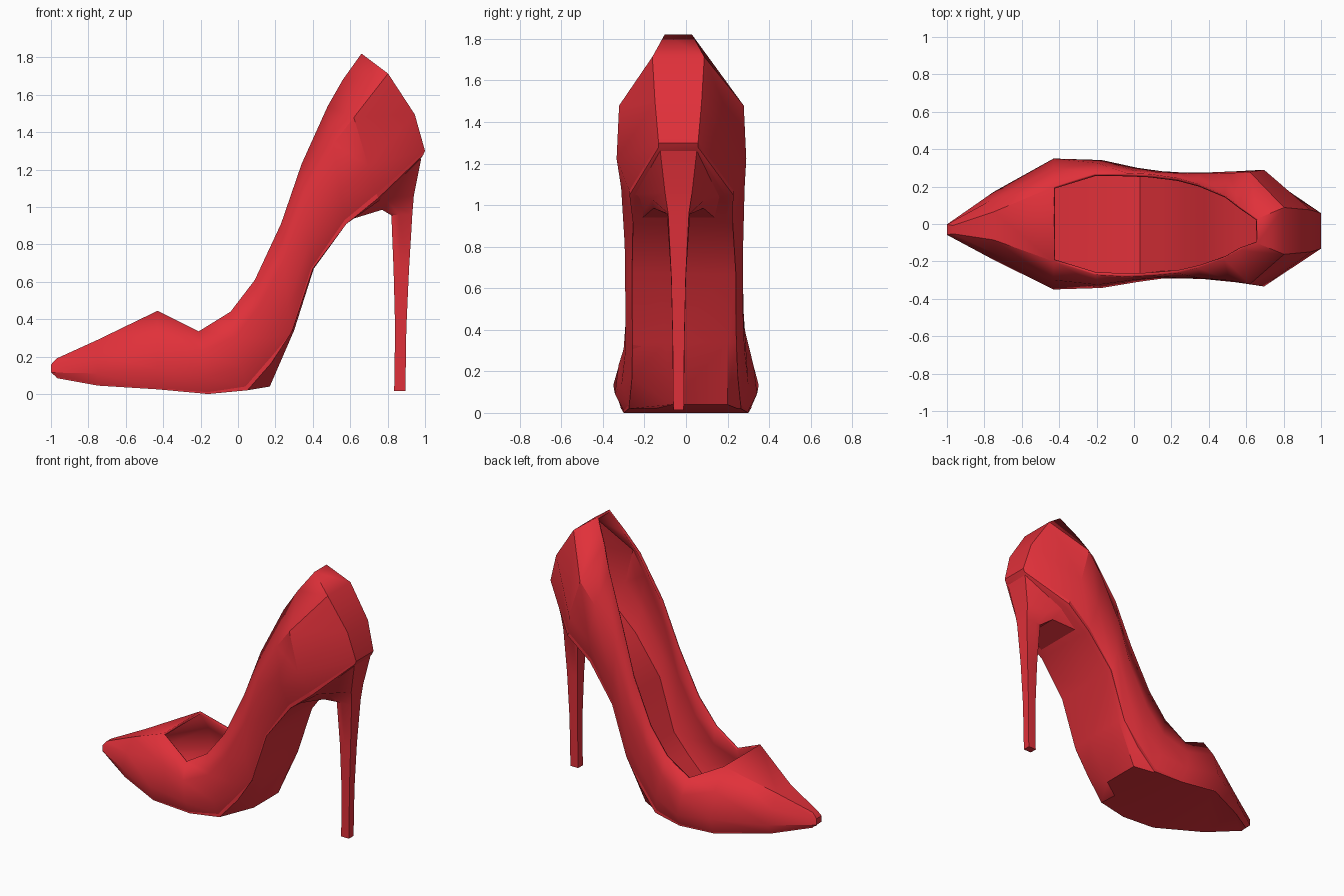
import bpy, bmesh, math

if "Cube" in bpy.data.objects:
    bpy.data.objects.remove(bpy.data.objects["Cube"])

red = bpy.data.materials.new("glossy red")
red.diffuse_color = (0.75, 0.03, 0.042, 1)
red.use_nodes = True
red.node_tree.nodes["Principled BSDF"].inputs["Base Color"].default_value = red.diffuse_color


def loft(name, rings, closed=True, caps=True, angle=35):
    """Skin a row of equal-sized rings; returns the object and its bmesh faces are outward."""
    bm = bmesh.new()
    rows = [[bm.verts.new(p) for p in r] for r in rings]
    n = len(rows[0])
    for a, b in zip(rows, rows[1:]):
        for i in range(n if closed else n - 1):
            j = (i + 1) % n
            bm.faces.new((a[i], a[j], b[j], b[i]))
    if caps:
        bm.faces.new(rows[0])
        bm.faces.new(rows[-1])
    return finish(name, bm, angle)


def finish(name, bm, angle):
    bmesh.ops.recalc_face_normals(bm, faces=bm.faces)
    bm.normal_update()
    low = min(bm.faces, key=lambda f: f.calc_center_median().z)
    if low.normal.z > 0:
        bmesh.ops.reverse_faces(bm, faces=bm.faces)
    me = bpy.data.meshes.new(name)
    bm.to_mesh(me)
    bm.free()
    ob = bpy.data.objects.new(name, me)
    bpy.context.collection.objects.link(ob)
    me.materials.append(red)
    bpy.ops.object.select_all(action='DESELECT')
    ob.select_set(True)
    bpy.context.view_layer.objects.active = ob
    bpy.ops.object.shade_smooth_by_angle(angle=math.radians(angle))
    return ob


# Stations from toe to heel back:
# rim x, z, half width | two side half widths | bottom x, z, half width | centre y | bulge x, z
stations = [
    (-.97, .19, .022, .028, .028, -.97, .09, .022, -.03, -.03, 0),
    (-.75, .29, .075, .145, .182, -.75, .05, .16, -.01, 0, 0),
    (-.43, .445, .20, .30, .35, -.43, .03, .315, 0, 0, 0),
    (-.21, .335, .272, .325, .342, -.16, .01, .30, 0, 0, 0),
    (-.04, .44, .278, .295, .305, .04, .04, .27, -.005, 0, 0),
    (.09, .61, .272, .283, .287, .17, .19, .255, -.005, 0, 0),
    (.23, .91, .255, .280, .283, .28, .32, .25, -.008, 0, 0),
    (.34, 1.23, .225, .280, .285, .39, .67, .25, -.01, 0, 0),
    (.48, 1.54, .17, .287, .297, .57, .93, .24, -.015, 0, 0),
    (.56, 1.68, .12, .300, .312, .74, 1.07, .25, -.022, 0, 0),
    (.66, 1.82, .066, .125, .112, 1.0, 1.30, .095, -.037, .03, .065),
]

# Upper: U-shaped sections, closed over the toe and along the footbed
bm = bmesh.new()
rows = []
for rx, rz, rw, w1, w2, bx, bz, bw, cy, ux, uz in stations:
    half = []
    for t, w, k in ((0, rw, 0), (.33, w1, 1), (.75, w2, 1), (1, bw, 0)):
        half.append((rx + (bx - rx) * t + ux * k, w, rz + (bz - rz) * t + uz * k))
    ring = [(x, cy - w, z) for x, w, z in half] + [(x, cy + w, z) for x, w, z in half[::-1]]
    rows.append([bm.verts.new(p) for p in ring])
for s, (a, b) in enumerate(zip(rows, rows[1:])):
    for i in range(8 if s < 2 else 7):
        j = (i + 1) % 8
        bm.faces.new((a[i], a[j], b[j], b[i]))
for r in (rows[0], rows[-1]):      # toe tip and back panel
    for i in range(3):
        bm.faces.new((r[i], r[i + 1], r[6 - i], r[7 - i]))
upper = finish("upper", bm, 35)
mod = upper.modifiers.new("wall", 'SOLIDIFY')
mod.thickness = .018
mod.offset = -1

# Sole: underside edge per station (x, z, left y, right y), with a narrow welt lip
under = [
    (-.95, .085, -.05, -.01), (-.75, .045, -.165, .145), (-.43, .025, -.30, .28),
    (-.16, 0, -.26, .29), (.04, .02, -.15, .25), (.17, .04, -.07, .20),
    (.30, .34, -.10, .20), (.405, .67, -.13, .20), (.58, .91, -.20, .19),
    (.75, 1.03, -.24, .20), (.975, 1.255, -.125, .052),
]
rings = []
for st, (sx, sz, yl, yr) in zip(stations, under):
    bx, bz, bw, cy = st[5:9]
    lx, lz = bx + (.01 if bx > 0 and bx < .9 else 0), max(bz - .022, sz)
    if bx > .9:
        lx = bx - .01
    rings.append([(bx, cy - bw, bz), (lx, cy - bw, lz), (sx, yl, sz),
                  (sx, yr, sz), (lx, cy + bw, lz), (bx, cy + bw, bz)])
loft("sole", rings, angle=25)

# Stiletto heel: flared cup running into a slim stem (x, half width, z: front, middle, back)
heel = [
    ((.575, .19, .925), (.75, .22, 1.05), (.98, .088, 1.26)),
    ((.77, .12, .985), (.80, .13, 1.03), (.94, .065, 1.06)),
    ((.82, .052, .955), (.86, .056, .96), (.932, .05, .96)),
    ((.832, .035, .66), (.87, .036, .66), (.914, .035, .66)),
    ((.84, .028, .35), (.87, .029, .35), (.90, .028, .35)),
    ((.835, .025, .015), (.865, .026, .015), (.895, .025, .015)),
]
loft("heel", [[(x, -.036 - w, z) for x, w, z in h] + [(x, -.036 + w, z) for x, w, z in h[::-1]]
              for h in heel], angle=25)
